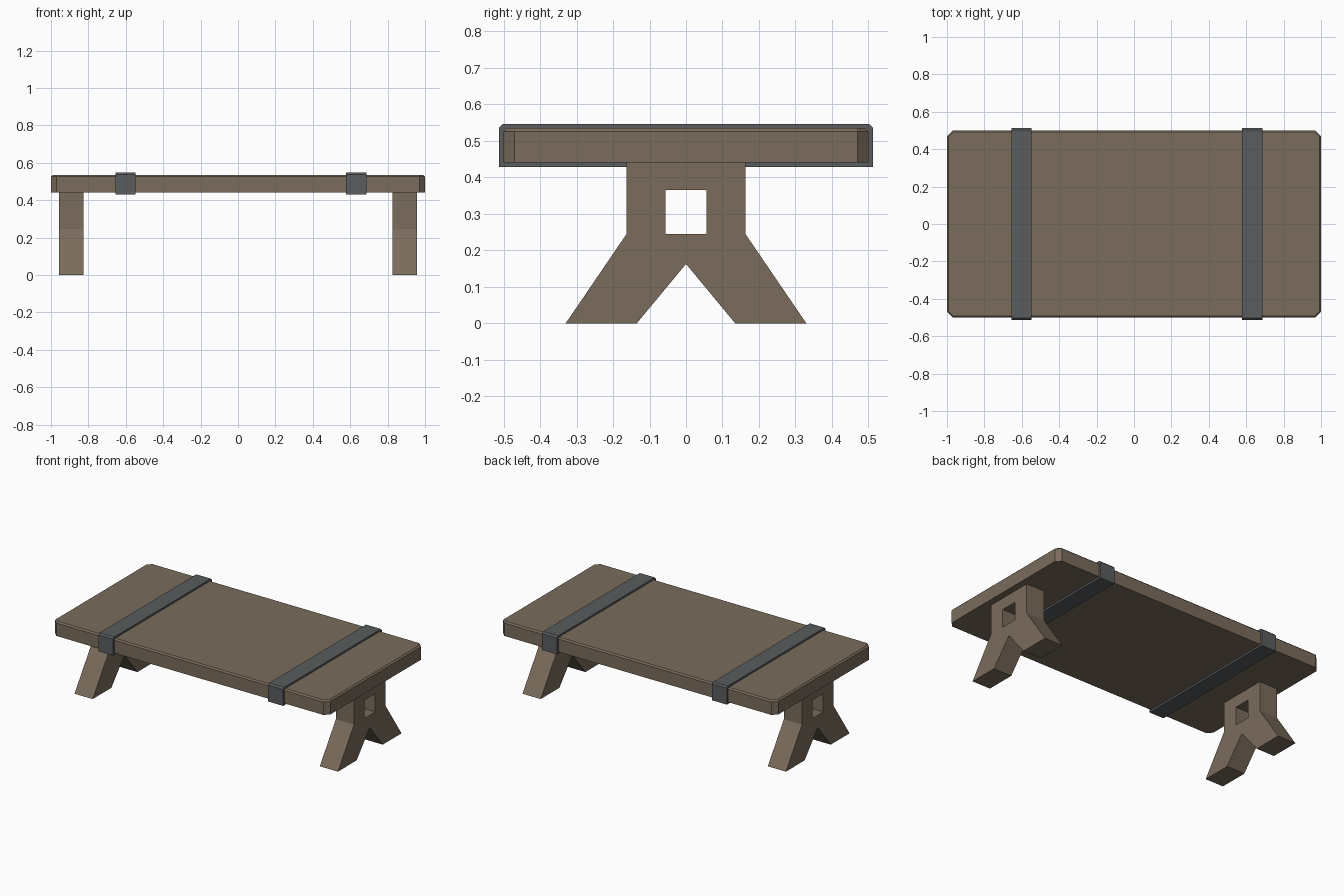
import bpy, bmesh
from mathutils import Vector

if "Cube" in bpy.data.objects:
    bpy.data.objects.remove(bpy.data.objects["Cube"])


def material(name, color):
    m = bpy.data.materials.new(name)
    m.diffuse_color = (*color, 1)
    m.use_nodes = True
    m.node_tree.nodes["Principled BSDF"].inputs["Base Color"].default_value = m.diffuse_color
    return m


WOOD = material("wood", (0.195, 0.15, 0.107))
IRON = material("iron", (0.10, 0.107, 0.112))


def prism(name, polys, depth, mat, top_bevel=0.0):
    """Join flat polygons into one sheet and extrude it by the depth vector."""
    bm = bmesh.new()
    for poly in polys:
        bm.faces.new([bm.verts.new(p) for p in poly])
    bmesh.ops.remove_doubles(bm, verts=bm.verts[:], dist=1e-5)
    res = bmesh.ops.extrude_face_region(bm, geom=bm.faces[:], use_keep_orig=True)
    moved = [g for g in res["geom"] if isinstance(g, bmesh.types.BMVert)]
    bmesh.ops.translate(bm, verts=moved, vec=Vector(depth))
    bmesh.ops.recalc_face_normals(bm, faces=bm.faces[:])
    if top_bevel:
        top = set(moved)
        edges = [e for e in bm.edges if all(v in top for v in e.verts)]
        bmesh.ops.bevel(bm, geom=edges, offset=top_bevel, segments=1,
                        profile=0.5, affect='EDGES')
    mesh = bpy.data.meshes.new(name)
    bm.to_mesh(mesh)
    bm.free()
    mesh.materials.append(mat)
    obj = bpy.data.objects.new(name, mesh)
    bpy.context.collection.objects.link(obj)
    return obj


# Table top: slab with clipped corners and a chamfered upper rim
c = 0.03
quarter = [(1, 0.5 - c), (1 - c, 0.5)]
outline = quarter + [(-x, y) for x, y in quarter[::-1]]
outline += [(-x, -y) for x, y in outline]
prism("table_top", [[(x, y, 0.441) for x, y in outline]], (0, 0, 0.094), WOOD, 0.009)

# Metal straps wrapped around the slab
band = [(-0.512, 0.429), (0.512, 0.429), (0.512, 0.537),
        (0.502, 0.547), (-0.502, 0.547), (-0.512, 0.537)]
for side, x0, x1 in (("left", -0.655, -0.548), ("right", 0.578, 0.687)):
    prism(side + "_strap", [[(x0, y, z) for y, z in band]], (x1 - x0, 0, 0), IRON)

# Trestle legs: half profile around the square hole, mirrored in y
T = 0.441
half = [
    [(0, 0.365), (0.056, 0.365), (0.163, T), (0, T)],
    [(0.056, 0.365), (0.056, 0.245), (0.163, 0.245), (0.163, T)],
    [(0, 0.163), (0.163, 0.245), (0.056, 0.245), (0, 0.245)],
    [(0, 0.163), (0.135, 0), (0.33, 0), (0.163, 0.245)],
]
for side, x0 in (("left", -0.957), ("right", 0.825)):
    polys = [[(x0, y, z) for y, z in p] for p in half]
    polys += [[(x0, -y, z) for y, z in p[::-1]] for p in half]
    prism(side + "_leg", polys, (0.132, 0, 0), WOOD)
